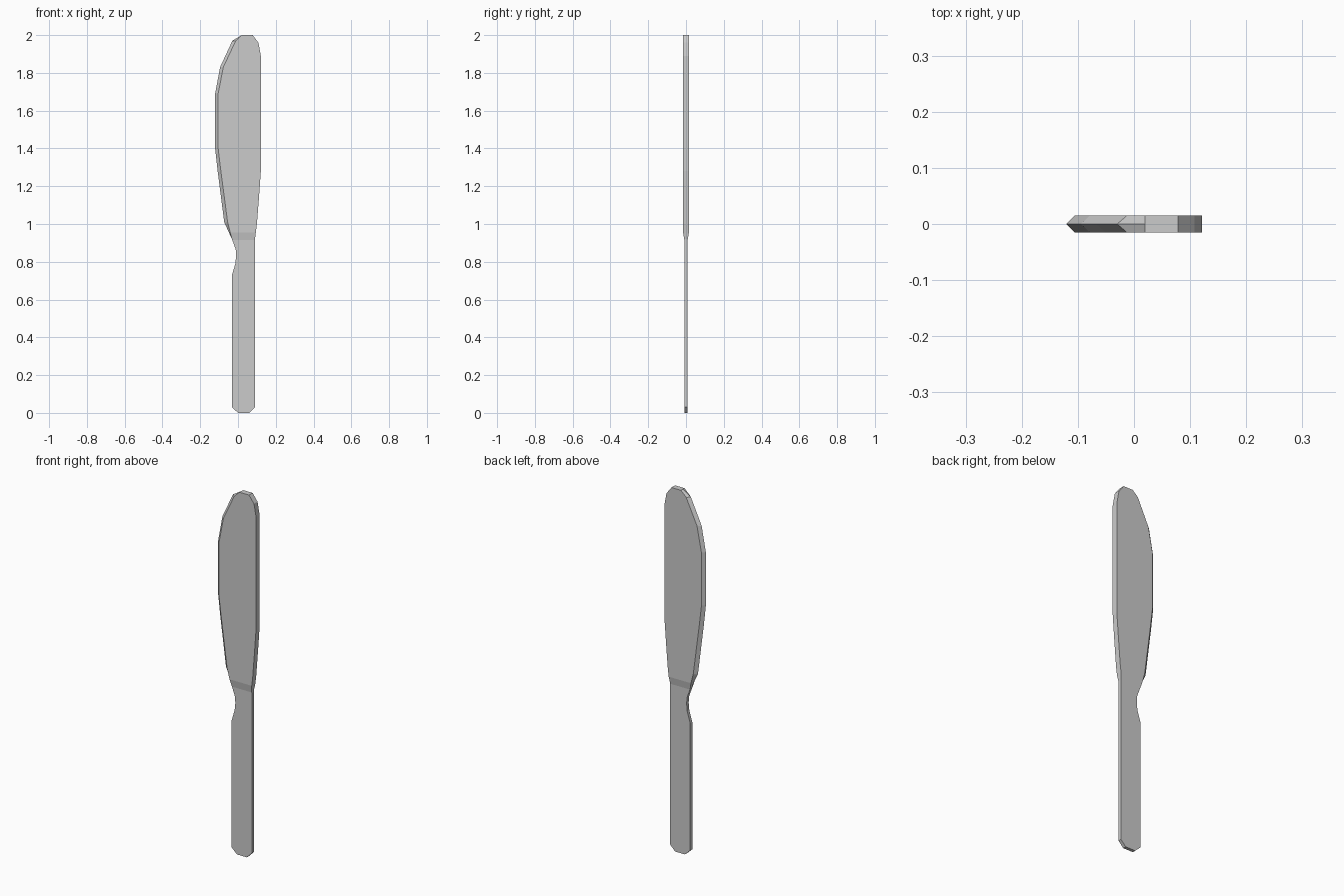
import bpy, bmesh

if "Cube" in bpy.data.objects:
    bpy.data.objects.remove(bpy.data.objects["Cube"])

# Outline of the cutting side: (z, x of edge, bevel width)
edge = [(0, 0.0, 0), (0.03, -0.032, 0), (0.73, -0.032, 0), (0.79, -0.014, 0),
        (0.83, -0.01, 0), (0.865, -0.012, 0), (0.92, -0.032, 0),
        (1.01, -0.073, 0.018), (1.29, -0.109, 0.017), (1.40, -0.121, 0.016),
        (1.69, -0.121, 0.016), (1.83, -0.095, 0.017), (1.97, -0.03, 0.018), (2.0, 0.02, 0)]
# Outline of the straight back: (z, x)
spine = [(0, 0.06), (0.03, 0.09), (0.92, 0.09), (1.0, 0.1), (1.14, 0.111),
         (1.28, 0.121), (1.89, 0.121), (1.96, 0.108), (2.0, 0.078)]
# Half thickness: thin handle, thicker blade
half = [(0, 0.009), (0.915, 0.009), (0.955, 0.0155), (2.0, 0.0155)]


def sample(points, z, i=1):
    for a, b in zip(points, points[1:]):
        if a[0] <= z <= b[0]:
            return a[i] + (b[i] - a[i]) * (z - a[0]) / (b[0] - a[0])


# Loft five-point sections along the knife
bm = bmesh.new()
rings = []
for z in sorted({p[0] for p in edge + spine + half}):
    x, w = sample(edge, z), sample(edge, z, 2)
    r, t = sample(spine, z), sample(half, z)
    section = [(x, 0), (x + w, -t), (r, -t), (r, t), (x + w, t)]
    rings.append([bm.verts.new((px, py, z)) for px, py in section])
for a, b in zip(rings, rings[1:]):
    for i in range(5):
        j = (i + 1) % 5
        bm.faces.new((a[i], a[j], b[j], b[i]))
bm.faces.new(rings[0][::-1])
bm.faces.new(rings[-1])
bmesh.ops.recalc_face_normals(bm, faces=bm.faces)

mesh = bpy.data.meshes.new("table_knife")
bm.to_mesh(mesh)
bm.free()
bpy.context.collection.objects.link(bpy.data.objects.new("table_knife", mesh))
